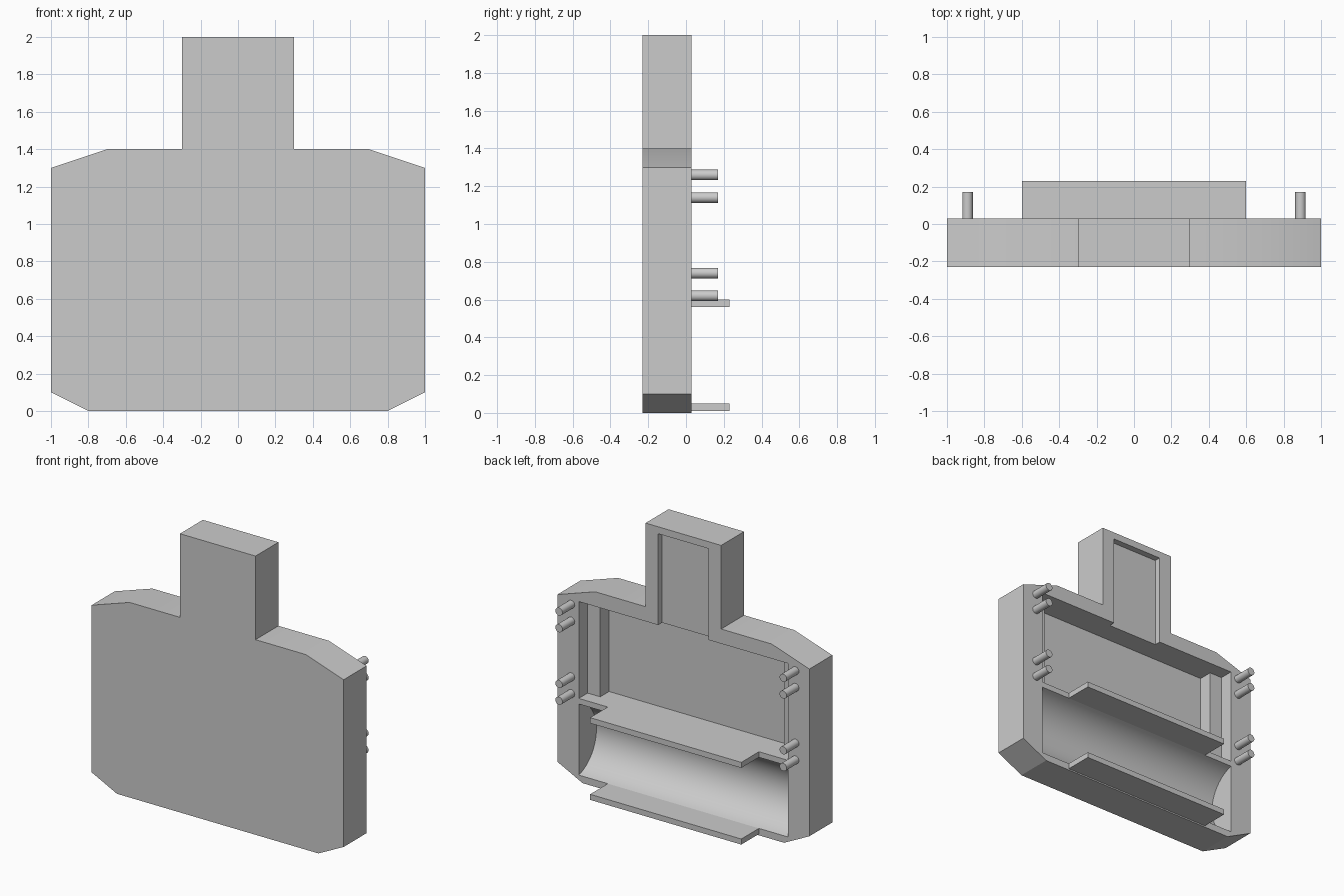
import bpy, bmesh, math
from mathutils import Vector

if "Cube" in bpy.data.objects:
    bpy.data.objects.remove(bpy.data.objects["Cube"])

GREY = bpy.data.materials.new("plain grey")
GREY.use_nodes = True
GREY.diffuse_color = (0.6, 0.6, 0.6, 1)
GREY.node_tree.nodes["Principled BSDF"].inputs["Base Color"].default_value = (0.6, 0.6, 0.6, 1)

FRONT, BACK = -0.23, 0.03
DEEP = BACK - 0.2      # floor of the recesses
OUT = BACK + 0.1       # how far cutters reach past the back


def prism(name, points, vector):
    """Solid made by sweeping a flat polygon along a vector."""
    bm = bmesh.new()
    face = bm.faces.new([bm.verts.new(p) for p in points])
    swept = bmesh.ops.extrude_face_region(bm, geom=[face])
    verts = [g for g in swept["geom"] if isinstance(g, bmesh.types.BMVert)]
    bmesh.ops.translate(bm, verts=verts, vec=Vector(vector))
    bmesh.ops.recalc_face_normals(bm, faces=bm.faces)
    mesh = bpy.data.meshes.new(name)
    bm.to_mesh(mesh)
    bm.free()
    mesh.materials.append(GREY)
    obj = bpy.data.objects.new(name, mesh)
    bpy.context.collection.objects.link(obj)
    return obj


def box(name, half_width, y0, y1, z0, z1):
    w = half_width
    points = [(-w, y0, z0), (w, y0, z0), (w, y0, z1), (-w, y0, z1)]
    return prism(name, points, (0, y1 - y0, 0))


def activate(obj):
    bpy.ops.object.select_all(action="DESELECT")
    obj.select_set(True)
    bpy.context.view_layer.objects.active = obj


def cut(target, cutter):
    cutter.hide_render = True
    activate(target)
    mod = target.modifiers.new("recess", "BOOLEAN")
    mod.operation = "DIFFERENCE"
    mod.solver = "EXACT"
    mod.object = cutter
    bpy.ops.object.modifier_apply(modifier=mod.name)
    bpy.data.objects.remove(cutter)


# Body: chamfered slab with a neck, mirrored from one half outline
half = [(0.8, 0), (1, 0.1), (1, 1.3), (0.7, 1.4), (0.3, 1.4), (0.3, 2)]
outline = half + [(-x, z) for x, z in reversed(half)]
body = prism("body", [(x, FRONT, z) for x, z in outline], (0, BACK - FRONT, 0))

# Upper compartment with a ledge down each side, and the shallow neck recess
SHELF_TOP, CEILING = 0.6, 1.295
cut(body, box("upper_recess", 0.83, BACK - 0.1, OUT, SHELF_TOP, CEILING))
cut(body, box("upper_recess_deep", 0.73, DEEP, OUT, SHELF_TOP, CEILING))
cut(body, box("neck_recess", 0.2, BACK - 0.045, OUT, CEILING - 0.1, 1.95))

# Lower trough: circular arc hollow running across the body
low, high = 0.05, 0.56
rise, depth = (high - low) / 2, BACK - DEEP
radius = (rise ** 2 + depth ** 2) / (2 * depth)
sweep = math.asin(rise / radius)
centre_y, centre_z = DEEP + radius, (low + high) / 2
steps = 32
arc = []
for i in range(steps + 1):
    a = sweep * (2 * i / steps - 1)
    arc.append((-0.83, centre_y - radius * math.cos(a), centre_z + radius * math.sin(a)))
arc += [(-0.83, OUT, high), (-0.83, OUT, low)]
cut(body, prism("trough", arc, (1.66, 0, 0)))

activate(body)
bpy.ops.object.shade_smooth_by_angle(angle=math.radians(25))

# Shelf tongues standing out of the back
box("upper_shelf", 0.6, BACK, 0.23, 0.56, 0.6)
box("lower_shelf", 0.6, BACK, 0.23, 0.01, 0.05)

# Pegs in two pairs on each side
for side, x in (("left", 0.89), ("right", -0.89)):
    for n, z in enumerate((0.62, 0.74, 1.14, 1.26), 1):
        bpy.ops.mesh.primitive_cylinder_add(
            vertices=32, radius=0.028, depth=0.15,
            location=(x, BACK + 0.065, z), rotation=(math.pi / 2, 0, 0))
        peg = bpy.context.object
        peg.name = f"{side}_peg_{n}"
        peg.data.materials.append(GREY)
        bpy.ops.object.shade_smooth_by_angle(angle=math.radians(30))
